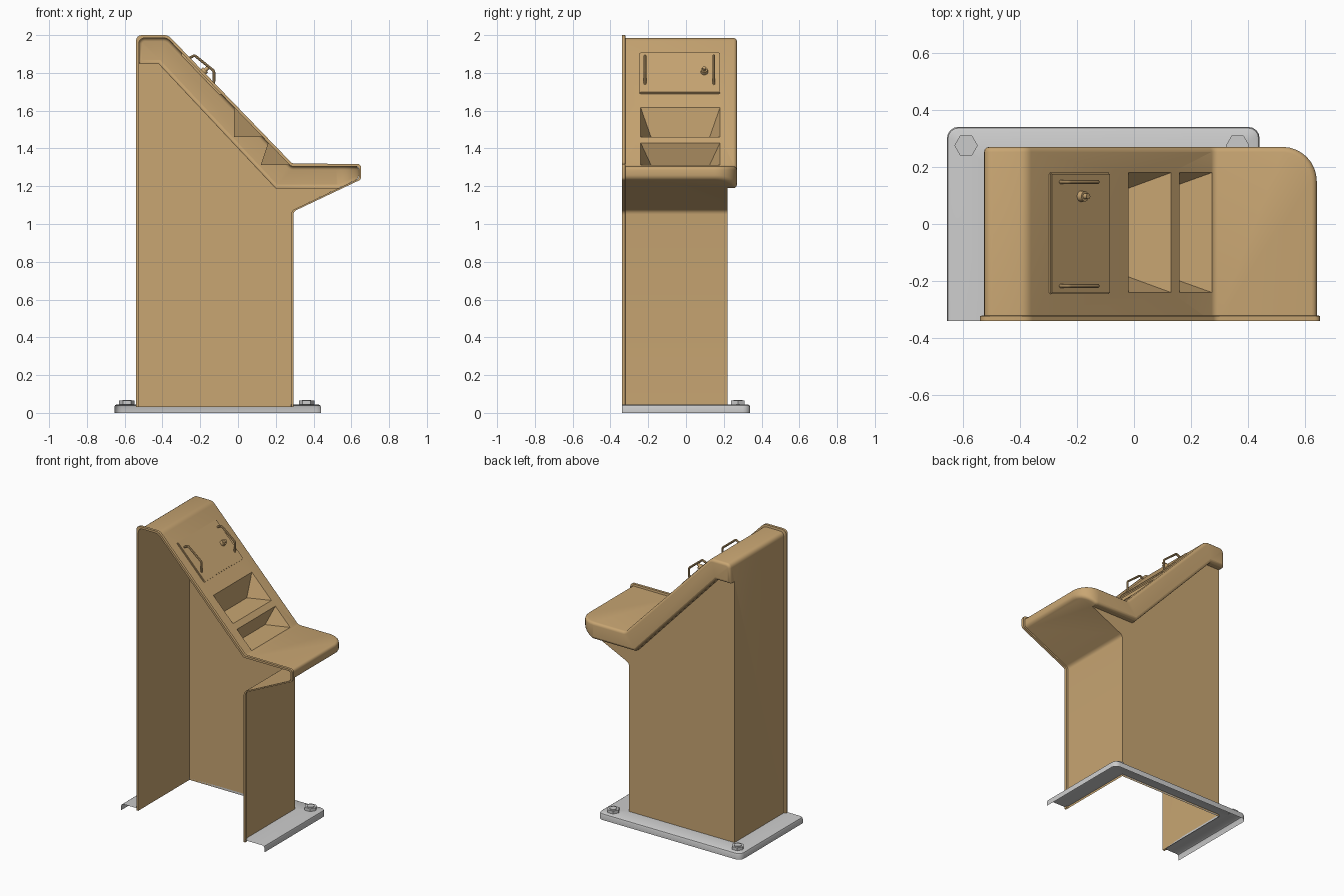
import bpy, bmesh, math
from math import hypot
from mathutils import Vector, Matrix

if "Cube" in bpy.data.objects:
    bpy.data.objects.remove(bpy.data.objects["Cube"])

TAN = bpy.data.materials.new("tan_paint")
TAN.diffuse_color = (0.58, 0.38, 0.17, 1)
TAN.use_nodes = True
TAN.node_tree.nodes["Principled BSDF"].inputs["Base Color"].default_value = TAN.diffuse_color


def fillet(pts, seg=4):
    """Round the corners of a 2D polygon given as (a, b, radius)."""
    out, n = [], len(pts)
    for i, (a, b, r) in enumerate(pts):
        p = Vector((a, b))
        if r == 0:
            out.append(p)
            continue
        u = (Vector(pts[i - 1][:2]) - p).normalized()
        v = (Vector(pts[(i + 1) % n][:2]) - p).normalized()
        half = u.angle(v) / 2
        c = p + (u + v).normalized() * (r / math.sin(half))
        t = r / math.tan(half)
        s, e = (p + u * t - c).normalized(), (p + v * t - c).normalized()
        out += [c + s.slerp(e, k / seg).normalized() * r for k in range(seg + 1)]
    return out


def finish(name, bm, mat=None, angle=35):
    bmesh.ops.recalc_face_normals(bm, faces=bm.faces)
    me = bpy.data.meshes.new(name)
    bm.to_mesh(me)
    bm.free()
    ob = bpy.data.objects.new(name, me)
    bpy.context.collection.objects.link(ob)
    if mat:
        me.materials.append(mat)
    smooth(ob, angle)
    return ob


def smooth(ob, angle=35):
    bpy.ops.object.select_all(action='DESELECT')
    bpy.context.view_layer.objects.active = ob
    ob.select_set(True)
    bpy.ops.object.shade_smooth_by_angle(angle=math.radians(angle))


def side(p, y):
    return Vector((p[0], y, p[1]))


def plan(p, z):
    return Vector((p[0], p[1], z))


def prism(name, pts, place, a, b, mat=None):
    bm = bmesh.new()
    lo = [bm.verts.new(place(p, a)) for p in pts]
    hi = [bm.verts.new(place(p, b)) for p in pts]
    bm.faces.new(lo)
    bm.faces.new(hi)
    for i in range(len(pts)):
        bm.faces.new((lo[i - 1], lo[i], hi[i], hi[i - 1]))
    return finish(name, bm, mat)


def loft(name, rows, mat=None):
    bm = bmesh.new()
    vs = [[bm.verts.new(p) for p in row] for row in rows]
    for r, s in zip(vs, vs[1:]):
        for i in range(len(r) - 1):
            bm.faces.new((r[i], r[i + 1], s[i + 1], s[i]))
    return finish(name, bm, mat)


def boolean(ob, cutter, op):
    cutter.hide_render = True
    m = ob.modifiers.new("cut", 'BOOLEAN')
    m.operation, m.object, m.solver = op, cutter, 'EXACT'
    bpy.context.view_layer.objects.active = ob
    bpy.ops.object.modifier_apply(modifier=m.name)
    bpy.data.objects.remove(cutter)


# cabinet: side profile, overhang, rounded shelf corner
outline = fillet([(-.525, .03, 0), (-.525, 1.985, .03), (-.375, 1.985, .05), (.28, 1.305, .03),
                  (.66, 1.305, 0), (.66, 1.25, 0), (.282, 1.07, .03), (.282, .03, 0)])
cabinet = prism("cabinet_shell", outline, side, -.34, .3, TAN)
limits = fillet([(-1, -1, 0), (.64, -1, 0), (.64, .27, .12), (-1, .27, 0)], 8)
boolean(cabinet, prism("plan_limit", limits, plan, -.5, 2.5), 'INTERSECT')
ledge = [(-1, -.2), (-1, 1.85), (-.42, 1.85), (.2, 1.19), (1, 1.19), (1, -.2)]
boolean(cabinet, prism("ledge_cutter", ledge, side, .22, 1), 'DIFFERENCE')

# two recessed trays in the sloping face
tilt = math.atan2(.68, .655)
normal = Vector((math.sin(tilt), 0, math.cos(tilt)))


def slope(x):
    return 1.985 - (x + .375) * .68 / .655


for top, inner, low in ((-.02, (-.02, 1.46), .13), (.16, (.12, 1.312), .273)):
    bm = bmesh.new()
    for s in (-1, 1):
        for x in (top, low):
            p = Vector((x, s * .21 - .03, slope(x)))
            bm.verts.new(p)
            bm.verts.new(p + normal * .05)
        bm.verts.new((inner[0], s * .155 - .03, inner[1]))
    bmesh.ops.convex_hull(bm, input=bm.verts)
    boolean(cabinet, finish("tray_cutter", bm), 'DIFFERENCE')

# open the front and bottom, round the outer rim
bm = bmesh.new()
bm.from_mesh(cabinet.data)
bmesh.ops.remove_doubles(bm, verts=bm.verts, dist=.0002)
bmesh.ops.delete(bm, geom=[f for f in bm.faces if all(v.co.y < -.339 for v in f.verts)
                           or all(v.co.z < .031 for v in f.verts)], context='FACES')


def on_rim(v):
    x, y, z = v.co
    arc = x > .519 and y > .149 and hypot(x - .52, y - .15) > .115
    return y > .269 or x > .639 or arc


rim = [e for e in bm.edges if e.is_manifold and e.calc_face_angle() > .4
       and all(on_rim(v) for v in e.verts)]
bmesh.ops.bevel(bm, geom=rim, offset=.018, segments=3, profile=.5, affect='EDGES',
                clamp_overlap=False)
bm.to_mesh(cabinet.data)
bm.free()
smooth(cabinet)

# raised lip round the open side
lip_in = fillet([(-.525, .03, 0), (-.525, 1.985, .03), (-.375, 1.985, .05), (.28, 1.305, .03),
                 (.64, 1.305, .015), (.64, 1.24, .015), (.282, 1.07, .03), (.282, .03, 0)])
lip_out = fillet([(-.54, .03, 0), (-.54, 2, .03), (-.37, 2, .05), (.287, 1.32, .03),
                  (.652, 1.318, .02), (.652, 1.236, .02), (.293, 1.066, .03), (.293, .03, 0)])
loft("edge_lip", [[side(p, y) for p in row] for row, y in
                  ((lip_in, -.32), (lip_out, -.322), (lip_out, -.34), (lip_in, -.34))], TAN)


# hollow foot flange on three sides
def foot_row(inset, z):
    i = inset
    return [plan(p, z) for p in fillet([(.44 - i, -.34, 0), (.44 - i, .34 - i, .04 - i),
                                        (-.655 + i, .34 - i, .04 - i), (-.655 + i, -.34, 0)])]


def foot_inner(z):
    return [plan(p, z) for p in fillet([(.282, -.34, 0), (.282, .22, .002),
                                        (-.525, .22, .002), (-.525, -.34, 0)])]


loft("foot_flange", [foot_row(0, 0), foot_row(0, .03), foot_row(.004, .04), foot_row(.014, .045),
                     foot_inner(.045), foot_inner(.03)])

# hex bolts
for x in (-.588, .363):
    bm = bmesh.new()
    for seg, r, h, z in ((6, .041, .02, .055), (20, .024, .026, .056)):
        bmesh.ops.create_cone(bm, cap_ends=True, segments=seg, radius1=r, radius2=r, depth=h,
                              matrix=Matrix.Translation((x, .275, z)) @ Matrix.Rotation(math.pi / 6, 4, 'Z'))
    finish("anchor_bolt", bm)

# service door lying on the slope
seat = Matrix.Translation((-.193, -.033, slope(-.193))) @ Matrix.Rotation(tilt, 4, 'Y')
bm = bmesh.new()
bmesh.ops.create_cube(bm, size=1, matrix=Matrix.Diagonal((.3, .425, .02, 1)))
bmesh.ops.bevel(bm, geom=bm.edges[:], offset=.004, segments=2, affect='EDGES')
bm.transform(seat)
finish("service_door", bm, TAN)

# door lock
bm = bmesh.new()
for size, h in ((.02, .03), (.011, .046)):
    bmesh.ops.create_cone(bm, cap_ends=True, segments=20, radius1=size, radius2=size * .9, depth=h,
                          matrix=seat @ Matrix.Translation((0, .13, h / 2)))
finish("door_lock", bm, TAN)

# pull handles
for y in (-.217, .147):
    cu = bpy.data.curves.new("pull_handle", 'CURVE')
    cu.dimensions, cu.bevel_depth, cu.bevel_resolution = '3D', .007, 2
    cu.use_fill_caps = True
    path = fillet([(-.26, slope(-.26), 0), (-.258, 1.878, .006), (-.23, 1.893, .012),
                   (-.127, 1.81, .015), (-.127, 1.76, .006), (-.13, slope(-.13), 0)], 3)
    sp = cu.splines.new('POLY')
    sp.points.add(len(path) - 1)
    for pt, p in zip(sp.points, path):
        pt.co = (p[0], y, p[1], 1)
    ob = bpy.data.objects.new("pull_handle", cu)
    bpy.context.collection.objects.link(ob)
    cu.materials.append(TAN)
    bpy.ops.object.select_all(action='DESELECT')
    bpy.context.view_layer.objects.active = ob
    ob.select_set(True)
    bpy.ops.object.convert(target='MESH')
    smooth(ob)
